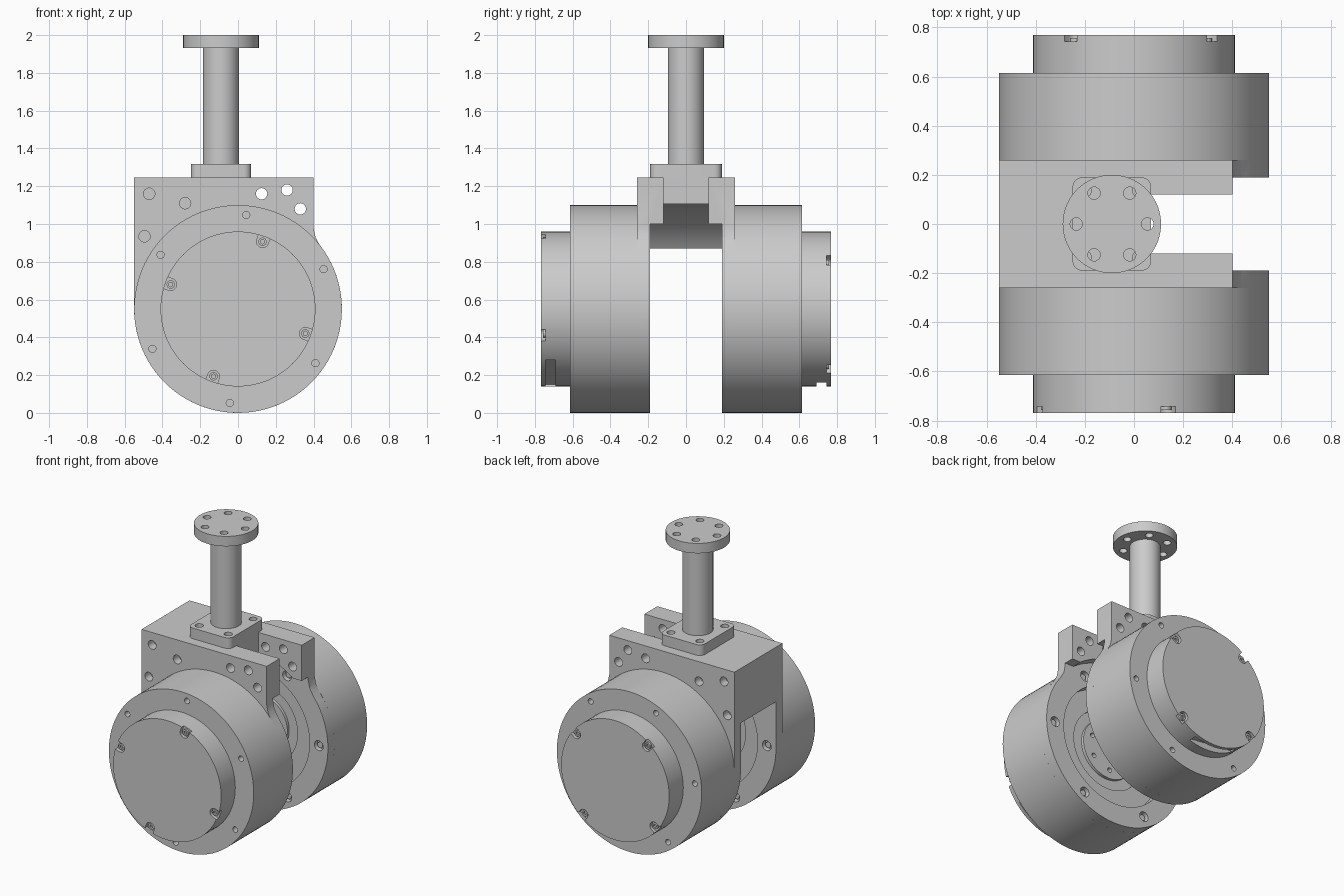
import bpy, bmesh
from math import radians, cos, sin, pi
from mathutils import Matrix, Vector

if "Cube" in bpy.data.objects:
    bpy.data.objects.remove(bpy.data.objects["Cube"])

metal = bpy.data.materials.new("plain grey metal")
metal.use_nodes = True
GREY = (0.6, 0.6, 0.6, 1)
metal.diffuse_color = GREY
metal.node_tree.nodes["Principled BSDF"].inputs["Base Color"].default_value = GREY

AXLE = 0.55      # height of the motor axis, also the drum radius
POST_X = -0.09   # centre line of the mounting post


def finish(name, bm):
    bmesh.ops.recalc_face_normals(bm, faces=bm.faces)
    mesh = bpy.data.meshes.new(name)
    bm.to_mesh(mesh)
    bm.free()
    mesh.materials.append(metal)
    obj = bpy.data.objects.new(name, mesh)
    bpy.context.collection.objects.link(obj)
    return obj


def select(obj):
    bpy.ops.object.select_all(action='DESELECT')
    obj.select_set(True)
    bpy.context.view_layer.objects.active = obj


def smooth(obj):
    select(obj)
    bpy.ops.object.shade_smooth_by_angle(angle=radians(30))


def add_box(bm, x, y, z):
    size = Matrix.Diagonal((x[1] - x[0], y[1] - y[0], z[1] - z[0], 1))
    mid = Vector((sum(x) / 2, sum(y) / 2, sum(z) / 2))
    bmesh.ops.create_cube(bm, size=1, matrix=Matrix.Translation(mid) @ size)


def add_rod(bm, r, a, b, segments=24):
    """Cylinder of radius r between points a and b."""
    a, b = Vector(a), Vector(b)
    turn = (b - a).to_track_quat('Z', 'Y').to_matrix().to_4x4()
    bmesh.ops.create_cone(bm, cap_ends=True, segments=segments, radius1=r, radius2=r,
                          depth=(b - a).length,
                          matrix=Matrix.Translation((a + b) / 2) @ turn)


def cut(obj, bm):
    cutter = finish("cutter", bm)
    cutter.hide_render = True
    mod = obj.modifiers.new("cut", 'BOOLEAN')
    mod.operation, mod.solver, mod.object = 'DIFFERENCE', 'EXACT', cutter
    select(obj)
    bpy.ops.object.modifier_apply(modifier=mod.name)
    bpy.data.objects.remove(cutter)


def polar(r, angle, y):
    a = radians(angle)
    return Vector((r * cos(a), y, AXLE + r * sin(a)))


def prism(name, points, y0, y1):
    bm = bmesh.new()
    face = bm.faces.new([bm.verts.new((x, y0, z)) for x, z in points])
    top = bmesh.ops.extrude_face_region(bm, geom=[face])["geom"]
    verts = [v for v in top if isinstance(v, bmesh.types.BMVert)]
    bmesh.ops.translate(bm, verts=verts, vec=(0, y1 - y0, 0))
    return finish(name, bm)


# Motors: turned body, then rim notches, screw holes and a cable slot
BODY = [(0, .25), (.2, .25), (.2, .27), (.27, .27), (.27, .26), (.55, .26),
        (.55, .615), (.41, .615), (.41, .768), (0, .768)]


def motor(name, s, first_notch, first_hole):
    bm = bmesh.new()
    line = [bm.verts.new((r, s * y, AXLE)) for r, y in BODY]
    edges = [bm.edges.new(pair) for pair in zip(line, line[1:])]
    bmesh.ops.spin(bm, geom=line + edges, cent=(0, 0, AXLE), axis=(0, 1, 0),
                   angle=2 * pi, steps=96)
    bmesh.ops.remove_doubles(bm, verts=bm.verts, dist=1e-4)
    obj = finish(name, bm)

    holes = bmesh.new()
    for k in range(6):
        a = first_hole + 60 * k
        add_rod(holes, .019, polar(.5, a, s * .57), polar(.5, a, s * .65))
        add_rod(holes, .016, polar(.14, a, s * .2), polar(.14, a, s * .3))
    cut(obj, holes)

    # U-shaped notches open to the rim
    for k in range(4):
        a = radians(first_notch + 90 * k)
        notch = bmesh.new()
        shape = [(.38 + .032 * cos(t), .032 * sin(t))
                 for t in (pi / 2 + pi * i / 10 for i in range(11))]
        shape += [(.45, -.032), (.45, .032)]
        ring = [notch.verts.new((u * cos(a) - v * sin(a), s * .743,
                                 AXLE + u * sin(a) + v * cos(a))) for u, v in shape]
        face = notch.faces.new(ring)
        ext = bmesh.ops.extrude_face_region(notch, geom=[face])["geom"]
        bmesh.ops.translate(notch, vec=(0, s * .06, 0),
                            verts=[v for v in ext if isinstance(v, bmesh.types.BMVert)])
        cut(obj, notch)

    # Cable slot midway between the two lower notches
    slot = bmesh.new()
    add_box(slot, (.365, .5), sorted((s * .69, s * .743)), (-.165, .165))
    mid = first_notch + 225
    bmesh.ops.transform(slot, verts=slot.verts, matrix=Matrix.Translation((0, 0, AXLE))
                        @ Matrix.Rotation(-radians(mid), 4, 'Y'))
    cut(obj, slot)
    smooth(obj)

    # Screws in the notches
    bm = bmesh.new()
    for k in range(4):
        a = first_notch + 90 * k
        add_rod(bm, .022, polar(.379, a, s * .735), polar(.379, a, s * .757))
    screws = finish(name + "_screws", bm)
    sockets = bmesh.new()
    for k in range(4):
        a = first_notch + 90 * k
        add_rod(sockets, .012, polar(.379, a, s * .745), polar(.379, a, s * .78), 6)
    cut(screws, sockets)
    smooth(screws)


motor("front_motor", -1, 70, 25)
motor("back_motor", 1, 39, 54)

# Bracket: one outline, hollowed to leave two side plates and a bridge
outline = [(-.55, 1.245), (.40, 1.245), (.40, .98), (.41, .93), (.435, .885)]
outline += [(.55 * cos(radians(a)), AXLE + .55 * sin(radians(a)))
            for a in range(31, -181, -4)]
outline.append((-.55, AXLE))
bracket = prism("bracket", outline, -.26, .26)

for x, y, z in [((-1, 1), .19, (-1, .87)),      # gap between the drums
                ((.33, 1), .19, (.5, 1.0)),     # step under the lugs
                ((.07, 1), .12, (.5, 2))]:      # clamp slot
    bm = bmesh.new()
    add_box(bm, x, (-y, y), z)
    cut(bracket, bm)

bm = bmesh.new()                                # arched underside
add_rod(bm, .56, (0, -.19, AXLE), (0, .19, AXLE), 96)
cut(bracket, bm)

bm = bmesh.new()                                # motor openings
add_rod(bm, .41, (0, -.3, AXLE), (0, .3, AXLE), 96)
cut(bracket, bm)

bm = bmesh.new()
for s in (-1, 1):
    for x, z in [(-.47, 1.16), (-.28, 1.11), (-.495, .935)]:    # blind holes
        add_rod(bm, .03, (x, s * .2, z), (x, s * .3, z))
    for x, z in [(.125, 1.16), (.26, 1.18), (.33, 1.08)]:       # through holes
        add_rod(bm, .03, (x, s * .1, z), (x, s * .3, z))
    for k in range(6):                                          # counterbores
        add_rod(bm, .034, polar(.48, 60 * k, s * .15), polar(.48, 60 * k, s * .225))
cut(bracket, bm)
smooth(bracket)

# Motor screws inside the counterbores
bm = bmesh.new()
for s in (-1, 1):
    for k in range(6):
        add_rod(bm, .02, polar(.48, 60 * k, s * .205), polar(.48, 60 * k, s * .235))
smooth(finish("motor_screws", bm))

# Post foot with rounded corners
bm = bmesh.new()
add_box(bm, (POST_X - .16, POST_X + .16), (-.19, .19), (1.245, 1.318))
corners = [e for e in bm.edges if abs(e.verts[0].co.z - e.verts[1].co.z) > .01]
bmesh.ops.bevel(bm, geom=corners, offset=.04, segments=6, affect='EDGES', profile=.5)
foot = finish("post_foot", bm)
bm = bmesh.new()
for sx in (-1, 1):
    for sy in (-1, 1):
        x, y = POST_X + sx * .11, sy * .135
        add_rod(bm, .026, (x, y, 1.2), (x, y, 1.4))
cut(foot, bm)
smooth(foot)

# Post
bm = bmesh.new()
add_rod(bm, .096, (POST_X, 0, 1.3), (POST_X, 0, 1.95), 64)
smooth(finish("post", bm))

# Top flange with a ring of bolt holes
bm = bmesh.new()
add_rod(bm, .2, (POST_X, 0, 1.932), (POST_X, 0, 2), 96)
flange = finish("top_flange", bm)
bm = bmesh.new()
for k in range(6):
    x, y = POST_X + .145 * cos(k * pi / 3), .145 * sin(k * pi / 3)
    add_rod(bm, .025, (x, y, 1.9), (x, y, 2.1))
cut(flange, bm)
smooth(flange)
